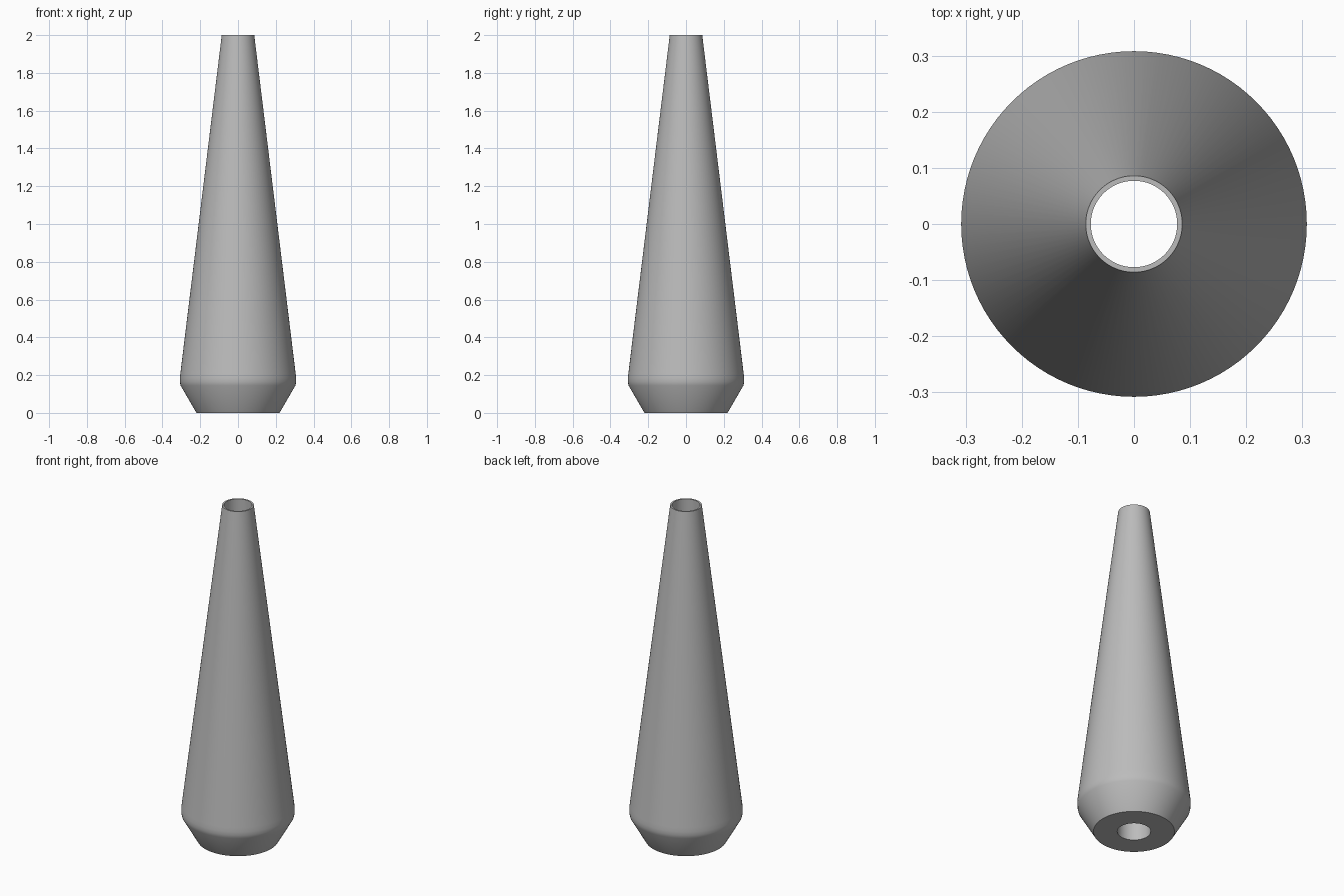
import bpy, bmesh, math
from mathutils import Vector

cube = bpy.data.objects.get("Cube")
if cube:
    bpy.data.objects.remove(cube, do_unlink=True)

# Single grey finish
grey = bpy.data.materials.new("plain_grey")
grey.use_nodes = True
colour = (0.5, 0.5, 0.5, 1)
grey.diffuse_color = colour
grey.node_tree.nodes["Principled BSDF"].inputs["Base Color"].default_value = colour


def lathe(name, profile, steps=96):
    """Spin a closed (radius, height) profile around z."""
    bm = bmesh.new()
    verts = [bm.verts.new((r, 0, z)) for r, z in profile]
    edges = [bm.edges.new((a, b)) for a, b in zip(verts, verts[1:] + verts[:1])]
    bmesh.ops.spin(bm, geom=verts + edges, cent=(0, 0, 0), axis=(0, 0, 1),
                   angle=math.tau, steps=steps, use_merge=True)
    bmesh.ops.remove_doubles(bm, verts=bm.verts, dist=0.0001)
    bmesh.ops.recalc_face_normals(bm, faces=bm.faces)
    mesh = bpy.data.meshes.new(name)
    bm.to_mesh(mesh)
    bm.free()
    mesh.materials.append(grey)
    obj = bpy.data.objects.new(name, mesh)
    bpy.context.collection.objects.link(obj)
    return obj


# Hollow tapered body: chamfered foot, short shoulder, long cone, open bore
body = lathe("tapered_body", [
    (0.22, 0), (0.304, 0.145), (0.308, 0.165), (0.308, 0.185), (0.305, 0.21),
    (0.086, 2), (0.077, 2), (0.091, 0),
])
bpy.ops.object.select_all(action="DESELECT")
body.select_set(True)
bpy.context.view_layer.objects.active = body
bpy.ops.object.shade_smooth_by_angle(angle=math.radians(35))
